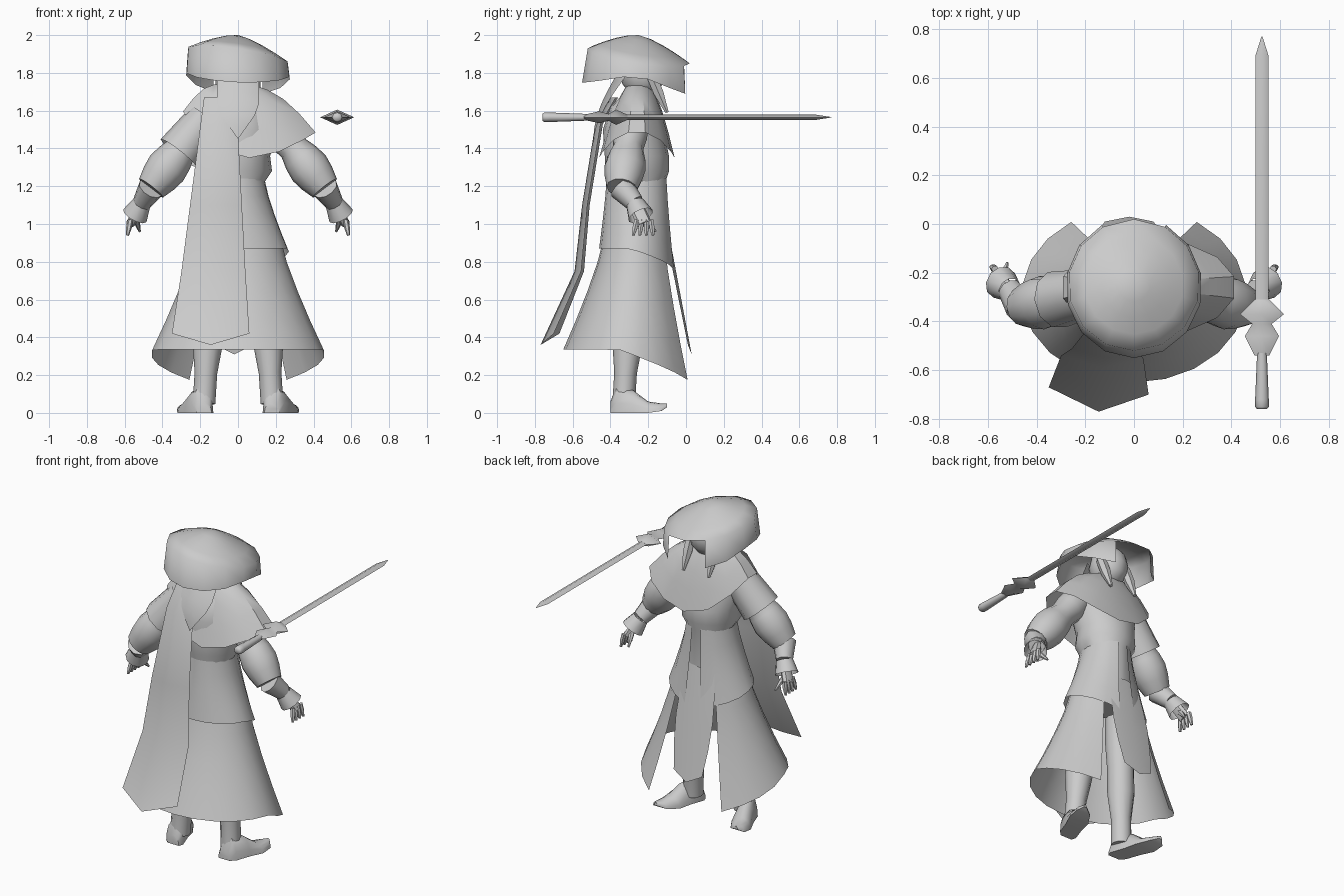
import bpy, bmesh
from math import sin, cos, pi, tau, radians
from mathutils import Vector

default_cube = bpy.data.objects.get("Cube")
if default_cube:
    bpy.data.objects.remove(default_cube, do_unlink=True)

grey = bpy.data.materials.new("plain grey")
grey.use_nodes = True
grey.diffuse_color = (.6, .6, .6, 1)
grey.node_tree.nodes["Principled BSDF"].inputs["Base Color"].default_value = grey.diffuse_color


def loft(name, rings, closed=True, caps=True, sharp=40, flip=False):
    """Skin a list of equal-length point rings."""
    bm = bmesh.new()
    rows = [[bm.verts.new((-x if flip else x, y, z)) for x, y, z in ring] for ring in rings]
    count = len(rows[0])
    for upper, lower in zip(rows, rows[1:]):
        for i in range(count if closed else count - 1):
            j = (i + 1) % count
            bm.faces.new((upper[i], upper[j], lower[j], lower[i]))
    if closed and caps:
        bm.faces.new(rows[0])
        bm.faces.new(rows[-1])
    bmesh.ops.remove_doubles(bm, verts=bm.verts, dist=.001)
    bmesh.ops.recalc_face_normals(bm, faces=bm.faces)
    mesh = bpy.data.meshes.new(name)
    bm.to_mesh(mesh)
    bm.free()
    mesh.materials.append(grey)
    mesh.shade_smooth()
    mesh.set_sharp_from_angle(angle=radians(sharp))
    bpy.context.collection.objects.link(bpy.data.objects.new(name, mesh))


def turn(count):
    """Angles of a full turn."""
    return [tau * k / count for k in range(count)]


def steps(count):
    """Even fractions from zero to one."""
    return [k / count for k in range(count + 1)]


def mix(a, b, t):
    return a + (b - a) * t


def oval(z, width, depth, middle, count=16):
    return [(width * sin(a), middle - depth * cos(a), z) for a in turn(count)]


def tube(name, start, end, radii, sides=10, squash=1, **options):
    """Straight limb whose radii are evenly spaced from start to end."""
    start, end = Vector(start), Vector(end)
    along = (end - start).normalized()
    across = along.cross(Vector((0, 1, 0))).normalized()
    other = along.cross(across)
    rings = []
    for t, radius in zip(steps(len(radii) - 1), radii):
        centre = start.lerp(end, t)
        rings.append([centre + radius * (across * cos(a) * squash + other * sin(a))
                      for a in turn(sides)])
    loft(name, rings, **options)


def pair(build, name, *args, **options):
    """Build a part on both sides."""
    build("left_" + name, *args, **options)
    build("right_" + name, *args, flip=True, **options)


def skirt(name, top, hem, limit, dip):
    """Flared cloth, open at the front, whose hem dips towards its front tips."""
    rings = []
    for t in steps(4):
        flare = t ** 1.25
        width, depth, middle = (mix(a, b, flare) for a, b in zip(top[1:], hem[1:]))
        ring = []
        for s in steps(18):
            turned = limit * (2 * s - 1)
            drop = dip * t * max(0, abs(turned) - 80) / (limit - 80)
            a = radians(turned)
            ring.append((width * sin(a), middle - depth * cos(a), mix(top[0], hem[0], t) - drop))
        rings.append(ring)
    loft(name, rings, closed=False)


# Body and robe: height, half width, half depth, middle
loft("torso", [oval(*row) for row in (
    (.9, .2, .15, -.26), (1.22, .14, .15, -.26), (1.28, .18, .17, -.26),
    (1.36, .17, .17, -.26), (1.5, .21, .16, -.28), (1.62, .15, .12, -.28),
    (1.72, .05, .05, -.25))])
skirt("jacket_tail", (1.24, .14, .16, -.26), (.87, .27, .2, -.26), limit=168, dip=.11)
skirt("long_skirt", (.95, .22, .17, -.26), (.335, .46, .36, -.29), limit=146, dip=.16)
loft("front_panel", [[(side * (.1 + .03 * sin(pi * t)) - .02, mix(-.1, .03, t) - abs(side) * .02,
                       mix(1, .31, t) + abs(side) * t * .05) for side in (-1, 0, 1)]
                     for t in steps(4)], closed=False)

# Shoulder mantle, longer over one shoulder
mantle = []
for t in steps(4):
    ring = []
    for a in turn(14):
        side, back = sin(a), cos(a)
        hem = Vector((.06 + .36 * side, -.26 - .2 * back, 1.35 + (.2 - .06 * side) * side ** 2))
        neck = Vector((.07 * side, -.25 - .06 * back, 1.74))
        ring.append(neck.lerp(hem, t) + Vector((0, 0, .05 * sin(pi * t))))
    mantle.append(ring)
loft("mantle", mantle, caps=False)

# Long back cloth, its edges curling forward, and pointed collar
cloth = []
for z, y, curl in (1.67, -.4, .04), (1.53, -.48, .04), (1.1, -.55, .04), (.75, -.59, .05), (.36, -.77, .1):
    t = (1.67 - z) / 1.31
    left, right = mix(-.18, -.35, t), mix(-.01, .06, t)
    lift = .06 if z < .5 else 0
    cloth.append([(left, y + curl, z + lift), ((left + right) / 2, y, z),
                  (right, y + curl * .7, z + lift)])
loft("back_cloth", cloth, closed=False)
loft("pointed_collar", [[(side * .11 * min(1, 2.4 * (1 - t)),
                          -.35 - .14 * sin(t * pi / 2) + abs(side) * .06 * (1 - t),
                          mix(1.82, 1.45, t)) for side in (-1, 0, 1)]
                        for t in steps(6)], closed=False)

# Head and hanging side locks
loft("head", [oval(1.8 - .12 * cos(a), .02 + .09 * sin(a), .02 + .1 * sin(a), -.23)
              for a in (pi * t for t in steps(6))])
pair(tube, "side_lock", (.09, -.19, 1.8), (.09, -.1, 1.59), (.03, .03, .01), sides=6)


# Hat: tilted dome with a drooping brim, open over the face
def hat_point(a, t):
    tilt = t * (.04 * cos(a) - .04 * sin(a))
    return (.27 * t * sin(a), -.25 - .27 * t * cos(a), 2 - .11 * t ** 1.4 + tilt)


def brim_point(a):
    droop = .05 * max(0, cos(a)) + .12 * max(0, -cos(a))
    return (.28 * sin(a), -.26 - .29 * cos(a), 1.8 - droop - .01 * sin(a))


brim_angles = [radians(mix(-152, 152, t)) for t in steps(12)]
hat_angles = brim_angles + [brim_angles[-1], pi, brim_angles[0]]
hat = [[hat_point(a, t) for a in hat_angles] for t in steps(4)]
hat.append([brim_point(a) for a in brim_angles] + hat[-1][len(brim_angles):])
loft("hat", hat, caps=False, sharp=85)

# Arms
shoulder, elbow = Vector((.17, -.28, 1.56)), Vector((.46, -.34, 1.19))
wrist, knuckles = Vector((.51, -.27, 1.11)), Vector((.57, -.22, 1))
tube("shoulder_plate", shoulder, shoulder.lerp(elbow, .5), (.1, .11, .12), caps=False, flip=True)
pair(tube, "sleeve", shoulder, elbow, (.08, .09, .09, .08, .1, .11, .1, .08), sides=12, sharp=30)
pair(tube, "forearm", elbow, wrist, (.07, .06, .05))
pair(tube, "cuff", wrist, wrist.lerp(knuckles, .6), (.05, .07), caps=False)
pair(tube, "palm", wrist, knuckles, (.03, .04, .04), sides=8, squash=.6)
for i, finger in enumerate(("little", "ring", "middle", "index")):
    base = knuckles + Vector((0, .025 * i - .04, .02))
    tip = base + Vector((.015, .01 * (i - 2), -.08))
    pair(tube, finger + "_finger", base, tip, (.015, .015, .008), sides=6)
pair(tube, "thumb", wrist.lerp(knuckles, .6), (.52, -.16, .96), (.02, .015, .006), sides=6)

# Legs and splayed boots with raised toes
pair(tube, "leg", (.13, -.28, .85), (.18, -.33, .05), (.09, .09, .08, .08, .06, .06), sides=12)


def boot(name, flip=False):
    rings = []
    for y, width, sole, top in ((-.4, .04, 0, .06), (-.37, .06, 0, .14), (-.28, .06, 0, .12),
                                (-.2, .07, 0, .06), (-.13, .05, .01, .05), (-.1, .01, .03, .05)):
        x = .18 + .35 * (y + .4)
        rings.append([(x + width * cos(pi * t), y, mix(sole, top, sin(pi * t))) for t in steps(8)])
    loft(name, rings, flip=flip)


pair(boot, "boot")


# Floating sword
def sword_part(name, rows, squash, sides):
    loft(name, [[(.525 + width * cos(a), y, 1.565 + width * squash * sin(a)) for a in turn(sides)]
                for y, width in rows], sharp=65)


sword_part("sword_blade", ((-.33, .027), (.69, .027), (.77, .002)), squash=.5, sides=4)
sword_part("sword_guard", ((-.54, .03), (-.46, .07), (-.41, .04), (-.37, .09), (-.31, .03)),
           squash=.45, sides=4)
sword_part("sword_grip", ((-.76, .02), (-.75, .028), (-.72, .028), (-.53, .02)),
           squash=.9, sides=8)
